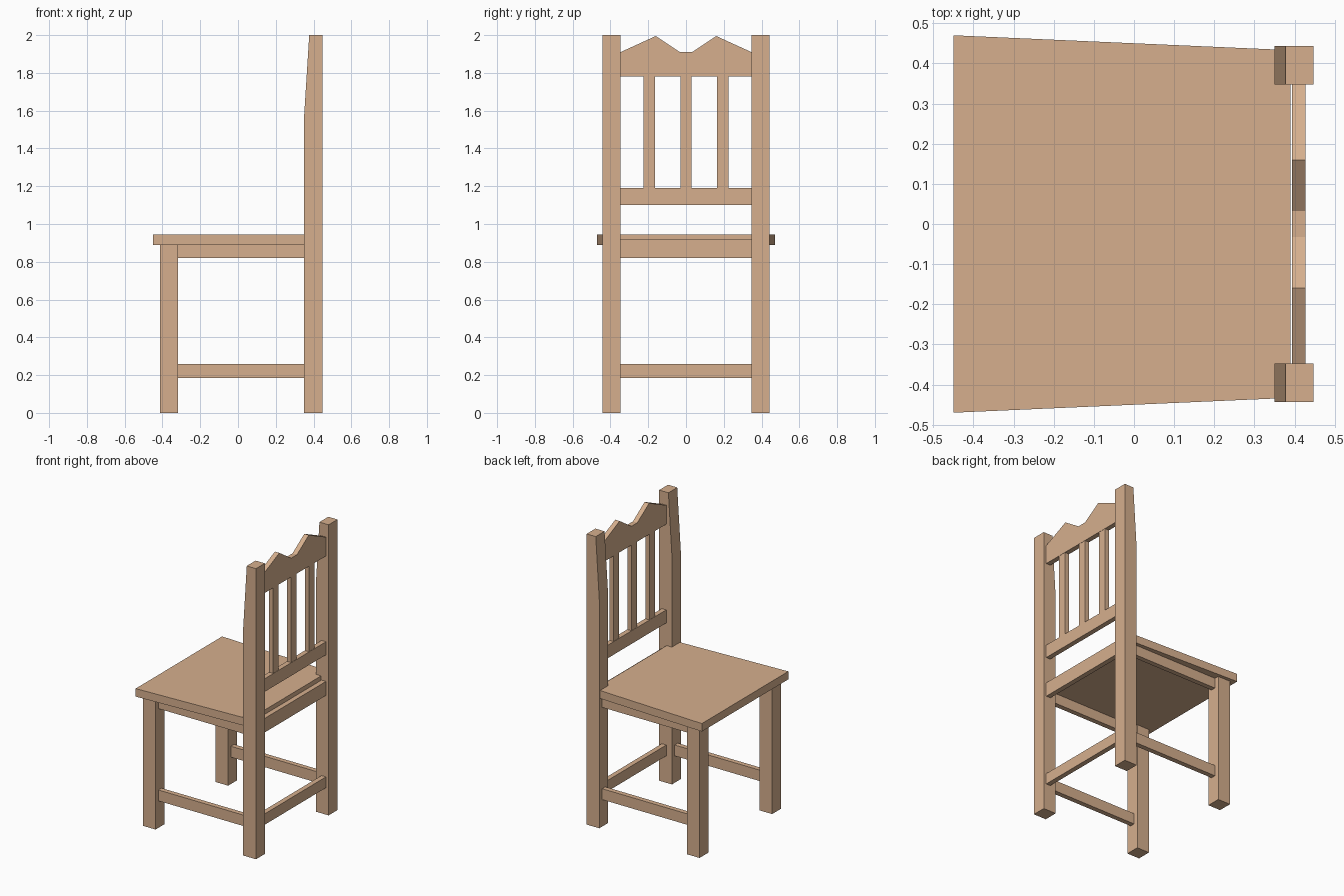
import bpy

if "Cube" in bpy.data.objects:
    bpy.data.objects.remove(bpy.data.objects["Cube"])

wood = bpy.data.materials.new("light tan wood")
wood.diffuse_color = (0.67, 0.43, 0.27, 1)
wood.use_nodes = True
wood.node_tree.nodes["Principled BSDF"].inputs["Base Color"].default_value = wood.diffuse_color


def prism(name, profile, axis, lo, hi):
    """Extrude a 2D profile along an axis; the two other axes keep their x, y, z order."""
    def point(p, d):
        c = list(p)
        c.insert(axis, d)
        return c
    n = len(profile)
    verts = [point(p, lo) for p in profile] + [point(p, hi) for p in profile]
    faces = [list(range(n))[::-1], list(range(n, 2 * n))]
    faces += [[i, (i + 1) % n, (i + 1) % n + n, i + n] for i in range(n)]
    mesh = bpy.data.meshes.new(name)
    mesh.from_pydata(verts, [], faces)
    if axis == 1:
        mesh.flip_normals()
    mesh.materials.append(wood)
    obj = bpy.data.objects.new(name, mesh)
    bpy.context.collection.objects.link(obj)
    return obj


def box(name, x0, x1, y0, y1, z0, z1):
    return prism(name, [(x0, y0), (x1, y0), (x1, y1), (x0, y1)], 2, z0, z1)


# Seat: a board narrowing towards the back
prism("seat", [(-0.45, -0.47), (0.39, -0.433), (0.39, 0.433), (-0.45, 0.47)], 2, 0.89, 0.945)

# Legs and side rails, one set on each side
for side, s in (("right", -1), ("left", 1)):
    y0, y1 = sorted((s * 0.347, s * 0.443))
    prism("back_leg_" + side,
          [(0.35, 0), (0.447, 0), (0.447, 2), (0.377, 2), (0.35, 1.57)], 1, y0, y1)
    box("front_leg_" + side, -0.413, -0.318, y0, y1, 0, 0.89)
    y0, y1 = sorted((s * 0.377, s * 0.411))
    box("side_stretcher_" + side, -0.318, 0.35, y0, y1, 0.185, 0.26)
    box("side_apron_" + side, -0.318, 0.35, y0, y1, 0.82, 0.89)

# Rails between the back legs
for name, z0, z1 in (("back_stretcher", 0.185, 0.26), ("back_apron", 0.82, 0.917),
                     ("lower_back_rail", 1.10, 1.19)):
    box(name, 0.393, 0.427, -0.347, 0.347, z0, z1)

# Crest rail with two peaks
prism("crest_rail",
      [(-0.347, 1.78), (0.347, 1.78), (0.347, 1.91), (0.16, 1.995), (0.032, 1.91),
       (-0.032, 1.91), (-0.16, 1.995), (-0.347, 1.91)], 0, 0.393, 0.427)

# Back slats
for i, y in enumerate((-0.195, 0, 0.195)):
    box(f"back_slat_{i + 1}", 0.395, 0.425, y - 0.03, y + 0.03, 1.19, 1.78)
